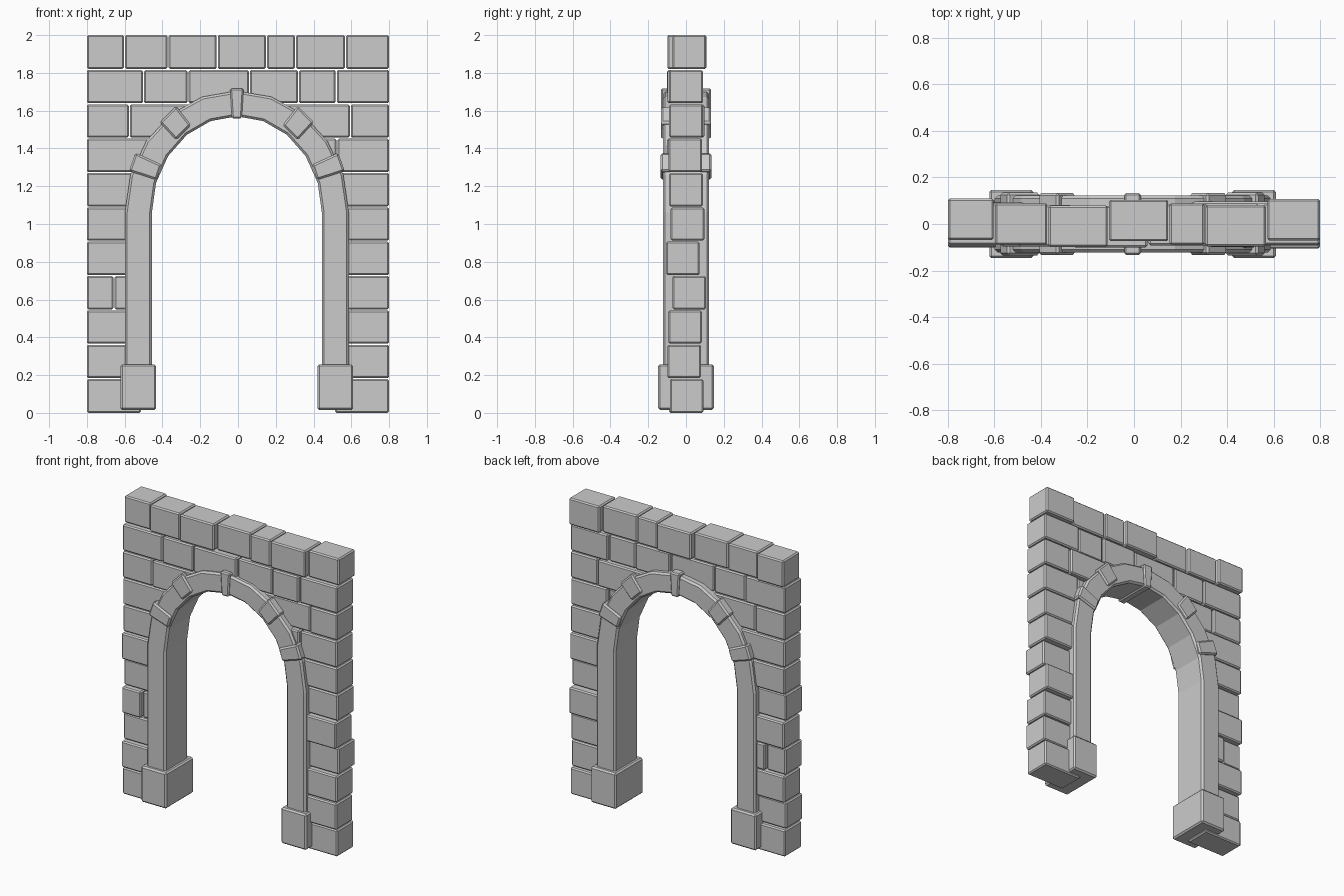
import bpy, bmesh, math, random

if "Cube" in bpy.data.objects:
    bpy.data.objects.remove(bpy.data.objects["Cube"])

random.seed(4)
CX = -0.006            # arch centre line
SPRING = 1.06          # height where the arch starts to curve
ROW = 2.0 / 11         # height of one course of stone
GAP = 0.003
DEPTH = 0.178


def prism(name, pts, y0, y1, bevel=0.008):
    """Extrude an x-z outline from y0 to y1, with a small chamfer."""
    bm = bmesh.new()
    face = bm.faces.new([bm.verts.new((x, y0, z)) for x, z in pts])
    ext = bmesh.ops.extrude_face_region(bm, geom=[face])
    verts = [g for g in ext["geom"] if isinstance(g, bmesh.types.BMVert)]
    bmesh.ops.translate(bm, verts=verts, vec=(0, y1 - y0, 0))
    bmesh.ops.recalc_face_normals(bm, faces=bm.faces)
    me = bpy.data.meshes.new(name)
    bm.to_mesh(me)
    bm.free()
    ob = bpy.data.objects.new(name, me)
    bpy.context.collection.objects.link(ob)
    mod = ob.modifiers.new("chamfer", "BEVEL")
    mod.width = bevel
    mod.segments = 1
    mod.limit_method = "ANGLE"
    mod.angle_limit = math.radians(40)
    return ob


def stone(row, xl, xr, yc=None, xl_top=None, xr_top=None):
    """One wall stone; the *_top values slant an end so it hides in the arch."""
    if yc is None:
        yc = random.uniform(-0.014, 0.014)
    z0, z1 = row * ROW + GAP * (row > 0), (row + 1) * ROW - GAP * (row < 10)
    xlt = xl if xl_top is None else xl_top
    xrt = xr if xr_top is None else xr_top
    g = GAP
    a = 0 if xl <= -0.79 else g
    b = 0 if xr >= 0.79 else g
    prism("wall_stone", [(xl + a, z0), (xr - b, z0), (xrt - b, z1), (xlt + a, z1)],
          yc - DEPTH / 2, yc + DEPTH / 2)


# Two full courses over the arch
top_x = [-0.8, -0.60, -0.37, -0.11, 0.15, 0.305, 0.57, 0.8]
top_y = [0.02, 0.0, -0.01, 0.015, 0.0, -0.008, 0.018]
for i, y in enumerate(top_y):
    stone(10, top_x[i], top_x[i + 1], y)
x9 = [-0.8, -0.50, -0.265, 0.06, 0.32, 0.52, 0.8]
for i in range(6):
    stone(9, x9[i], x9[i + 1], 0.0 if i in (0, 5) else None)

# Courses cut by the curve of the arch
stone(8, -0.8, -0.575, 0.0)
stone(8, -0.575, -0.38, -0.008, xr_top=-0.24)
stone(8, 0.37, 0.595, 0.008, xl_top=0.23)
stone(8, 0.595, 0.8, 0.0)
stone(7, -0.8, -0.487, 0.004, xr_top=-0.39)
stone(7, 0.475, 0.525, -0.012, xl_top=0.378)
stone(7, 0.525, 0.8, -0.003)

# Side courses beside the jambs
right_y = [0.003, -0.01, -0.005, 0.017, -0.017, 0.008, 0.0]
left_y = [0.0, -0.012, 0.01, -0.008, 0.015, -0.01, 0.006]
for r in range(7):
    end = 0.51 if r == 0 else 0.54
    stone(r, end, 0.8, right_y[r])
    if r == 3:
        stone(r, -0.8, -0.657, left_y[r])
        stone(r, -0.657, -0.54, 0.01)
    else:
        stone(r, -0.8, -end, left_y[r])


# Arch band with straight jambs
def curve(a, b):
    return [(CX + a * math.cos(math.radians(t)), SPRING + b * math.sin(math.radians(t)))
            for t in range(0, 181, 18)]


outer, inner = curve(0.593, 0.645), curve(0.45, 0.51)
foot = 0.2
outline = ([(outer[0][0], foot)] + outer + [(outer[-1][0], foot), (inner[-1][0], foot)]
           + inner[::-1] + [(inner[0][0], foot)])
prism("arch_band", outline, -0.122, 0.122, 0.012)

# Keystone, raised arch stones and plinths, mirrored about the arch centre
prism("keystone", [(CX - 0.036, 1.717), (CX + 0.036, 1.717),
                   (CX + 0.026, 1.558), (CX - 0.026, 1.558)], -0.133, 0.133)
upper = [(0.322, 1.625), (0.408, 1.538), (0.322, 1.445), (0.243, 1.523)]
lower = [(0.537, 1.377), (0.571, 1.28), (0.425, 1.233), (0.398, 1.313)]
plinth = [(0.427, 0.015), (0.616, 0.015), (0.616, 0.257), (0.427, 0.257)]
for s in (-1, 1):
    for name, pts, d in (("upper_arch_stone", upper, 0.133),
                         ("lower_arch_stone", lower, 0.135),
                         ("plinth", plinth, 0.147)):
        prism(name, [(CX + s * x, z) for x, z in pts], -d, d, 0.01)
